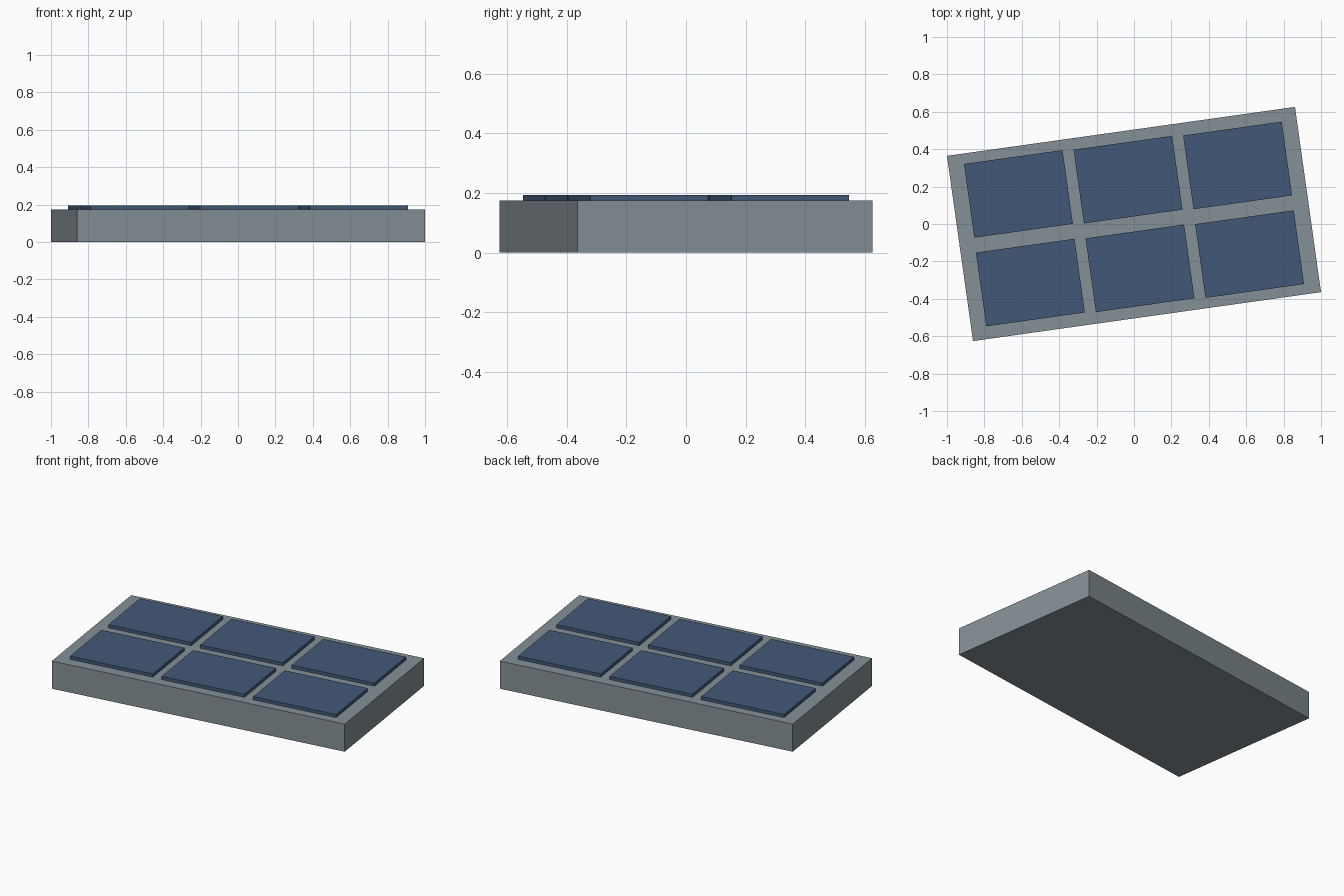
import bpy
import math
from mathutils import Matrix, Vector

cube = bpy.data.objects.get("Cube")
if cube:
    bpy.data.objects.remove(cube, do_unlink=True)

TILT = math.radians(8)
BASE_TOP, PANEL_TOP = 0.174, 0.194


def make_material(name, rgb):
    mat = bpy.data.materials.new(name)
    mat.use_nodes = True
    mat.diffuse_color = (*rgb, 1)
    bsdf = mat.node_tree.nodes["Principled BSDF"]
    bsdf.inputs["Base Color"].default_value = (*rgb, 1)
    bsdf.inputs["Roughness"].default_value = 0.7
    return mat


def make_slab(name, centre, width, depth, bottom, top, mat):
    """Box turned about z, with its size baked into the mesh."""
    bpy.ops.mesh.primitive_cube_add(
        size=1, location=(centre.x, centre.y, (bottom + top) / 2),
        rotation=(0, 0, TILT))
    slab = bpy.context.object
    slab.name = name
    slab.data.transform(Matrix.Diagonal((width, depth, top - bottom, 1)))
    slab.data.materials.append(mat)
    return slab


grey = make_material("slate grey", (0.235, 0.28, 0.30))
blue = make_material("panel blue", (0.055, 0.098, 0.185))

# Base slab
make_slab("base", Vector((0, 0)), 1.879, 1.0, 0, BASE_TOP, grey)

# Two rows of three raised panels, slightly sunk into the base
column_step = Vector((0.586, 0.076))
row_step = Vector((-0.064, 0.474))
for row, row_name in ((-0.5, "front"), (0.5, "back")):
    for col, col_name in ((-1, "right"), (0, "middle"), (1, "left")):
        make_slab(f"panel_{row_name}_{col_name}",
                  column_step * col + row_step * row,
                  0.532, 0.398, BASE_TOP - 0.01, PANEL_TOP, blue)
